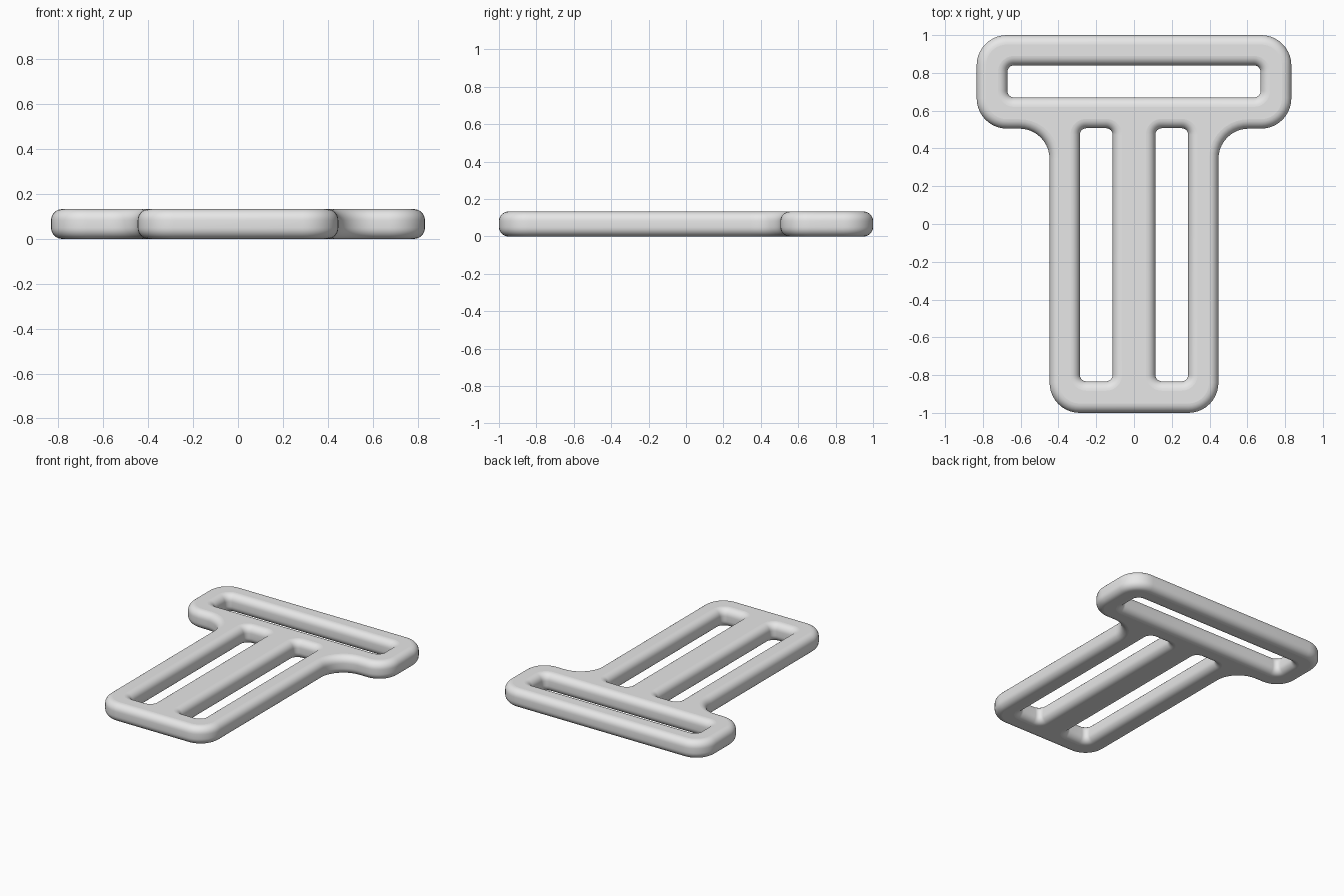
import bpy
import bmesh
import math
from mathutils import Vector

cube = bpy.data.objects.get("Cube")
if cube:
    bpy.data.objects.remove(cube, do_unlink=True)

HEIGHT = 0.133
EDGE = 0.05          # radius of the rounded rim
RIM_STEPS = 7
ARC_STEPS = 10


def rounded_loop(corners, inset):
    """Corner-rounded loop with material on its left, inset into the material."""
    points = []
    for i, (x, y, radius) in enumerate(corners):
        here = Vector((x, y))
        before = (here - Vector(corners[i - 1][:2])).normalized()
        after = (Vector(corners[(i + 1) % len(corners)][:2]) - here).normalized()
        n1 = Vector((before.y, -before.x))
        n2 = Vector((after.y, -after.x))
        side = 1 if before.cross(after) > 0 else -1
        centre = here - side * radius * (n1 + n2)
        for k in range(ARC_STEPS + 1):
            a = k / ARC_STEPS * math.pi / 2
            direction = n1 * math.cos(a) + n2 * math.sin(a)
            points.append(centre + direction * (side * radius - inset))
    return points


def slot(x0, x1, y0, y1, radius=0.035):
    return [(x0, y0, radius), (x0, y1, radius), (x1, y1, radius), (x1, y0, radius)]


# T-shaped outline: right half mirrored to the left
R = 0.16
half = [(0.447, -1, R), (0.447, 0.505, R), (0.833, 0.505, R), (0.833, 1, R)]
outline = half + [(-x, y, r) for x, y, r in reversed(half)]

# One wide strap slot in the crossbar, two long slots in the stem
loops = [outline,
         slot(-0.67, 0.67, 0.67, 0.84),
         slot(-0.287, -0.113, -0.833, 0.507),
         slot(0.113, 0.287, -0.833, 0.507)]

# Rim cross-section as (inset, height), bottom to top
quarter = [(EDGE * (1 - math.sin(a)), EDGE * (1 - math.cos(a)))
           for a in (k / RIM_STEPS * math.pi / 2 for k in range(RIM_STEPS + 1))]
section = quarter + [(d, HEIGHT - z) for d, z in reversed(quarter)]

bm = bmesh.new()
cap_edges = {0: [], len(section) - 1: []}
for corners in loops:
    rings = [[bm.verts.new((p.x, p.y, z)) for p in rounded_loop(corners, d)]
             for d, z in section]
    count = len(rings[0])
    for low, high in zip(rings, rings[1:]):
        for i in range(count):
            j = (i + 1) % count
            bm.faces.new((low[i], low[j], high[j], high[i])).smooth = True
    for level, edges in cap_edges.items():
        ring = rings[level]
        edges += [bm.edges.get((ring[i - 1], ring[i])) for i in range(count)]

# Flat top and bottom faces around the slots
for level, edges in cap_edges.items():
    up = Vector((0, 0, 1 if level else -1))
    result = bmesh.ops.triangle_fill(bm, edges=edges, use_beauty=True, normal=up)
    for face in result["geom"]:
        if isinstance(face, bmesh.types.BMFace):
            face.smooth = False
bmesh.ops.recalc_face_normals(bm, faces=bm.faces[:])

mesh = bpy.data.meshes.new("strap_buckle")
bm.to_mesh(mesh)
bm.free()
buckle = bpy.data.objects.new("strap_buckle", mesh)
bpy.context.collection.objects.link(buckle)

# Plain grey material
grey = bpy.data.materials.new("light_grey")
grey.use_nodes = True
colour = (0.8, 0.8, 0.8, 1)
grey.diffuse_color = colour
grey.node_tree.nodes["Principled BSDF"].inputs["Base Color"].default_value = colour
mesh.materials.append(grey)
